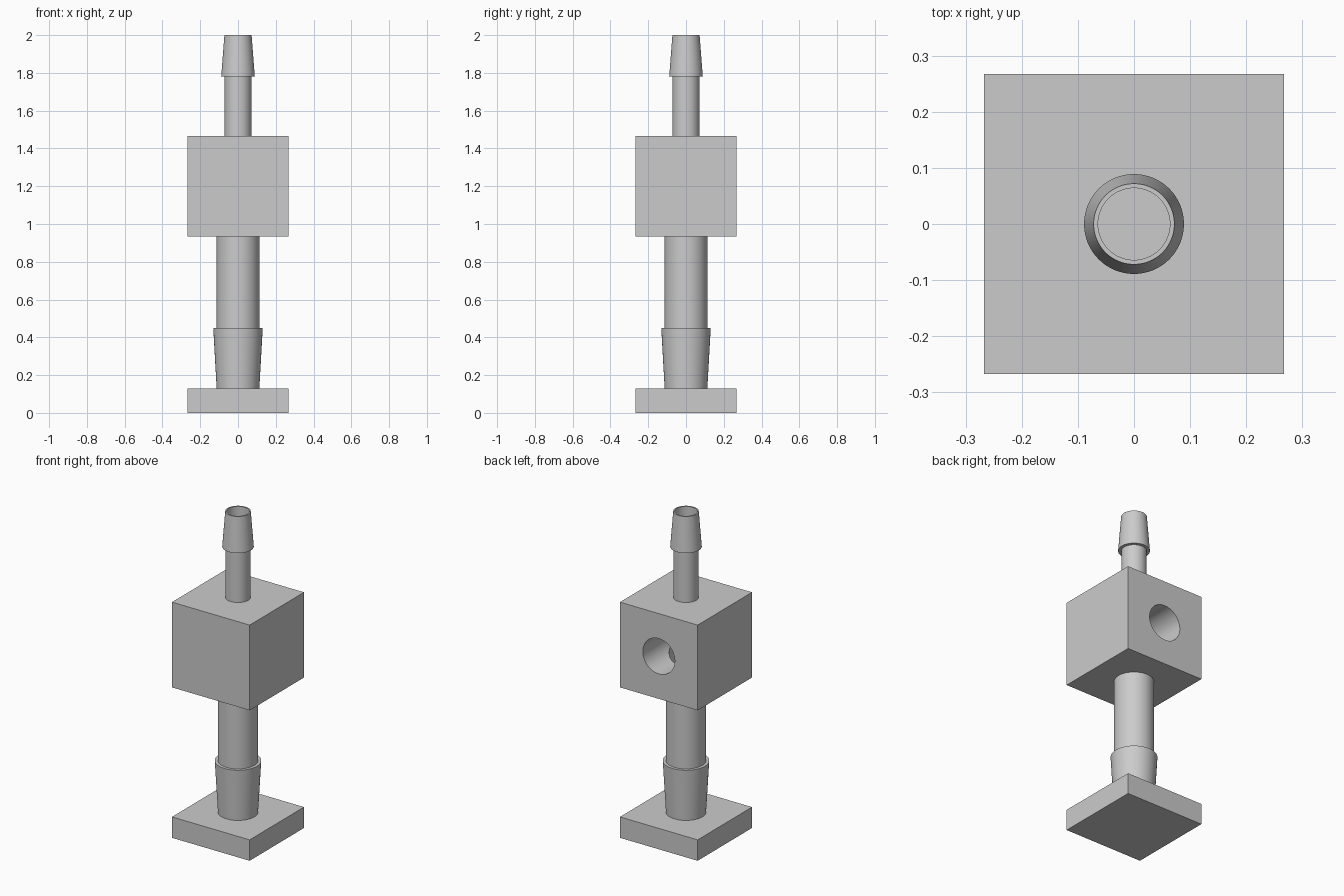
import bpy
import bmesh
import math
from mathutils import Matrix, Vector

cube = bpy.data.objects.get("Cube")
if cube:
    bpy.data.objects.remove(cube, do_unlink=True)

SEGMENTS = 64
HALF = 0.267
BLOCK_LOW, BLOCK_HIGH = 0.935, 1.465
BLOCK_MID = (BLOCK_LOW + BLOCK_HIGH) / 2
PLATE_TOP = 0.13
WIDE_BORE, NARROW_BORE, PORT = 0.095, 0.064, 0.11

grey = bpy.data.materials.new("plain grey")
grey.use_nodes = True
grey.diffuse_color = (0.6, 0.6, 0.6, 1)
grey.node_tree.nodes["Principled BSDF"].inputs["Base Color"].default_value = (0.6, 0.6, 0.6, 1)


def add_object(name, bm):
    bmesh.ops.recalc_face_normals(bm, faces=bm.faces)
    mesh = bpy.data.meshes.new(name)
    bm.to_mesh(mesh)
    bm.free()
    mesh.materials.append(grey)
    obj = bpy.data.objects.new(name, mesh)
    bpy.context.collection.objects.link(obj)
    return obj


def box(name, low, high):
    bm = bmesh.new()
    size = (2 * HALF, 2 * HALF, high - low)
    matrix = Matrix.Translation((0, 0, (low + high) / 2)) @ Matrix.Diagonal((*size, 1))
    bmesh.ops.create_cube(bm, size=1, matrix=matrix)
    return add_object(name, bm)


def lathe(name, profile):
    """Spin a closed (radius, height) profile around the upright axis."""
    bm = bmesh.new()
    verts = [bm.verts.new((r, 0, z)) for r, z in profile]
    edges = [bm.edges.new((v, verts[i - 1])) for i, v in enumerate(verts)]
    bmesh.ops.spin(bm, geom=verts + edges, cent=(0, 0, 0), axis=(0, 0, 1),
                   angle=2 * math.pi, steps=SEGMENTS, use_merge=True)
    bmesh.ops.remove_doubles(bm, verts=bm.verts, dist=0.0001)
    return add_object(name, bm)


def drill(target, radius, start, end):
    """Cut a round hole between two points, then discard the cutter."""
    start, end = Vector(start), Vector(end)
    axis = end - start
    bm = bmesh.new()
    matrix = Matrix.Translation((start + end) / 2) @ axis.to_track_quat('Z', 'Y').to_matrix().to_4x4()
    bmesh.ops.create_cone(bm, cap_ends=True, segments=SEGMENTS, radius1=radius,
                          radius2=radius, depth=axis.length, matrix=matrix)
    cutter = add_object("cutter", bm)
    cutter.hide_render = True
    modifier = target.modifiers.new("hole", 'BOOLEAN')
    modifier.operation = 'DIFFERENCE'
    modifier.solver = 'EXACT'
    modifier.object = cutter
    bpy.context.view_layer.objects.active = target
    bpy.ops.object.modifier_apply(modifier=modifier.name)
    bpy.data.objects.remove(cutter, do_unlink=True)


# Square foot
base_plate = box("base_plate", 0, PLATE_TOP)

# Central block: blind port at the back, bores above and below
block = box("center_block", BLOCK_LOW, BLOCK_HIGH)
drill(block, PORT, (0, 0, BLOCK_MID), (0, HALF + 0.1, BLOCK_MID))
drill(block, WIDE_BORE, (0, 0, BLOCK_LOW - 0.1), (0, 0, BLOCK_MID))
drill(block, NARROW_BORE, (0, 0, BLOCK_MID - 0.02), (0, 0, BLOCK_HIGH + 0.1))

# Wide hose barb below the block
lower_barb = lathe("lower_hose_barb", [
    (WIDE_BORE, PLATE_TOP), (0.113, PLATE_TOP), (0.131, 0.45),
    (0.113, 0.45), (0.113, BLOCK_LOW), (WIDE_BORE, BLOCK_LOW)])

# Narrow hose barb above the block
upper_barb = lathe("upper_hose_barb", [
    (NARROW_BORE, BLOCK_HIGH), (0.071, BLOCK_HIGH), (0.071, 1.78),
    (0.089, 1.78), (0.072, 2.0), (NARROW_BORE, 2.0)])

# Smooth round walls, crisp edges
for obj in (base_plate, block, lower_barb, upper_barb):
    bpy.ops.object.select_all(action='DESELECT')
    obj.select_set(True)
    bpy.context.view_layer.objects.active = obj
    bpy.ops.object.shade_smooth_by_angle(angle=math.radians(30))
